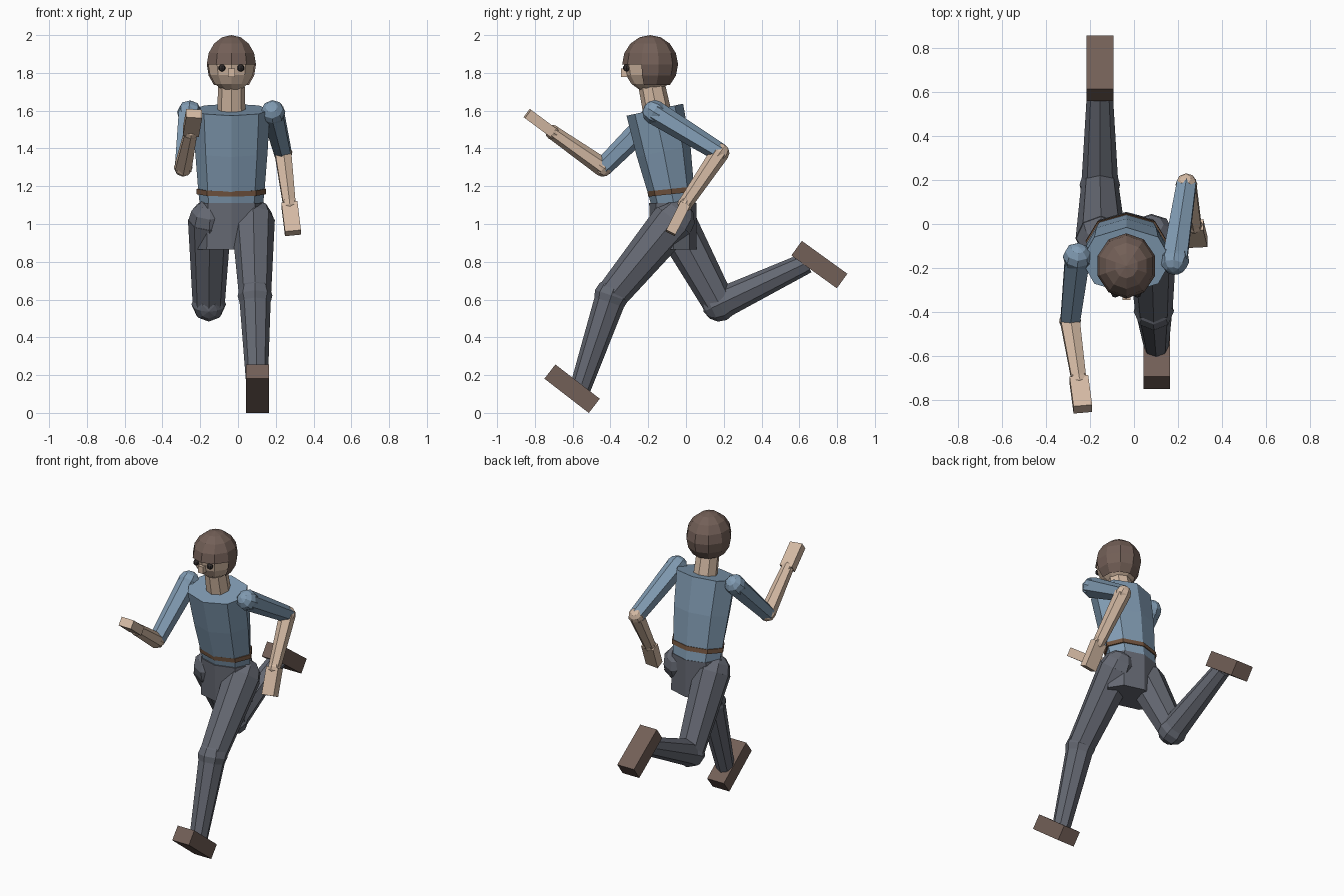
import bpy, bmesh
from math import cos, sin, pi, radians
from mathutils import Vector, Matrix

if "Cube" in bpy.data.objects:
    bpy.data.objects.remove(bpy.data.objects["Cube"])


def material(name, rgb):
    m = bpy.data.materials.new(name)
    m.diffuse_color = (*rgb, 1)
    m.use_nodes = True
    m.node_tree.nodes["Principled BSDF"].inputs["Base Color"].default_value = m.diffuse_color
    return m


SHIRT = material("shirt_blue", (0.22, 0.33, 0.45))
SKIN = material("skin", (0.66, 0.49, 0.37))
TROUSERS = material("trouser_grey", (0.13, 0.14, 0.17))
BROWN = material("dark_brown", (0.17, 0.115, 0.095))
BELT = material("belt_brown", (0.17, 0.09, 0.05))
EYE = material("eye_dark", (0.03, 0.025, 0.025))
CX = -0.035  # body midline


def finish(name, bm, mat):
    bmesh.ops.recalc_face_normals(bm, faces=bm.faces[:])
    me = bpy.data.meshes.new(name)
    bm.to_mesh(me)
    bm.free()
    me.materials.append(mat)
    ob = bpy.data.objects.new(name, me)
    bpy.context.collection.objects.link(ob)
    return ob


def frame(origin, direction):
    """Matrix whose z runs along direction and whose x stays near world x."""
    z = Vector(direction).normalized()
    x = Vector((1, 0, 0))
    x = (x - z * x.dot(z)).normalized()
    y = z.cross(x)
    return Matrix.Translation(origin) @ Matrix((x, y, z)).transposed().to_4x4()


def limb(name, a, b, r1, r2, sides, mat):
    a, b = Vector(a), Vector(b)
    bm = bmesh.new()
    bmesh.ops.create_cone(bm, cap_ends=True, segments=sides, radius1=r1, radius2=r2,
                          depth=(b - a).length, matrix=frame((a + b) / 2, b - a))
    return finish(name, bm, mat)


def ball(name, c, r, mat, direction=(0, 0, 1), segs=8, rings=6):
    bm = bmesh.new()
    bmesh.ops.create_uvsphere(bm, u_segments=segs, v_segments=rings, radius=r,
                              matrix=frame(c, direction))
    return finish(name, bm, mat)


def box(name, c, size, direction, mat):
    bm = bmesh.new()
    bmesh.ops.create_cube(bm, size=1, matrix=frame(c, direction) @ Matrix.Diagonal((*size, 1)))
    return finish(name, bm, mat)


def loft(name, rings, mat, tilt=0, sides=8):
    """Stack of oval rings (y, z, x radius, y radius), each tipped forward by tilt."""
    bm = bmesh.new()
    rot = Matrix.Rotation(radians(tilt), 3, 'X')
    loops = []
    for y, z, rx, ry in rings:
        loops.append([bm.verts.new(Vector((CX, y, z)) + rot @ Vector(
            (rx * cos(2 * pi * i / sides), ry * sin(2 * pi * i / sides), 0)))
            for i in range(sides)])
    for lo, hi in zip(loops, loops[1:]):
        for i in range(sides):
            j = (i + 1) % sides
            bm.faces.new((lo[i], lo[j], hi[j], hi[i]))
    bm.faces.new(loops[0][::-1])
    bm.faces.new(loops[-1])
    return finish(name, bm, mat)


# Trunk
loft("torso", [(-0.06, 1.08, 0.165, 0.115), (-0.077, 1.17, 0.175, 0.122),
               (-0.118, 1.385, 0.192, 0.145), (-0.165, 1.605, 0.205, 0.153)], SHIRT, 12)
loft("belt", [(-0.075, 1.158, 0.184, 0.126), (-0.079, 1.186, 0.184, 0.126)], BELT, 6)
loft("hips", [(-0.065, 0.865, 0.185, 0.12), (-0.07, 1.11, 0.175, 0.125)], TROUSERS)
limb("neck", (CX, -0.15, 1.58), (CX, -0.185, 1.75), 0.075, 0.07, 8, SKIN)

# Head
HEAD = Vector((CX, -0.19, 1.845))


def head_shell(name, scale, mat, keep=None):
    bm = bmesh.new()
    bmesh.ops.create_uvsphere(bm, u_segments=10, v_segments=8, radius=1)
    if keep:
        gone = [f for f in bm.faces if not keep(f.calc_center_median())]
        bmesh.ops.delete(bm, geom=gone, context='FACES')
    bmesh.ops.transform(bm, verts=bm.verts[:],
                        matrix=Matrix.Translation(HEAD) @ Matrix.Diagonal((*scale, 1)))
    return finish(name, bm, mat)


head_shell("head", (0.129, 0.139, 0.147), SKIN)
# Hair covers the crown and the back down to the nape
head_shell("hair", (0.137, 0.148, 0.155), BROWN,
           lambda c: c.z > 0 or (c.z > -0.7 and c.y > -0.1))
for side, s in (("left", 1), ("right", -1)):
    ball(side + "_eye", (CX + s * 0.05, -0.315, 1.826), 0.019, EYE, segs=8, rings=6)
box("nose", (CX, -0.322, 1.80), (0.036, 0.045, 0.045), (0, 0, 1), SKIN)

# Arms: shoulder, elbow, wrist, fingertip
arms = {
    "left": ((0.185, -0.165, 1.59), (0.238, 0.18, 1.378), (0.272, -0.005, 1.105), (0.291, -0.082, 0.952)),
    "right": ((-0.257, -0.15, 1.59), (-0.29, -0.44, 1.30), (-0.25, -0.705, 1.485), (-0.232, -0.84, 1.585)),
}
for side, points in arms.items():
    sh, el, wr, tip = map(Vector, points)
    ball(side + "_shoulder", sh, 0.066, SHIRT, el - sh)
    limb(side + "_upper_arm", sh, el, 0.064, 0.05, 6, SHIRT)
    ball(side + "_elbow", el, 0.05, SKIN, wr - el)
    limb(side + "_forearm", el, wr, 0.05, 0.038, 6, SKIN)
    ball(side + "_wrist", wr, 0.04, SKIN, wr - el)
    box(side + "_hand", (wr + tip) / 2, (0.085, 0.055, (tip - wr).length), tip - wr, SKIN)

# Legs: hip, knee, ankle, foot centre, heel-to-toe direction
legs = {
    "left": ((0.08, -0.065, 1.02), (0.09, -0.395, 0.62), (0.101, -0.56, 0.13),
             (0.103, -0.603, 0.128), (0, -0.79, 0.61)),
    "right": ((-0.15, -0.065, 1.02), (-0.155, 0.177, 0.575), (-0.155, 0.64, 0.795),
              (-0.155, 0.706, 0.785), (0, 0.81, -0.585)),
}
for side, points in legs.items():
    hip, knee, ankle, foot, toe = map(Vector, points)
    ball(side + "_hip", hip, 0.112, TROUSERS, knee - hip)
    limb(side + "_thigh", hip, knee, 0.115, 0.085, 8, TROUSERS)
    ball(side + "_knee", knee, 0.092, TROUSERS, ankle - knee)
    limb(side + "_shin", knee, ankle, 0.084, 0.056, 8, TROUSERS)
    box(side + "_foot", foot, (0.122, 0.095, 0.297), toe, BROWN)
